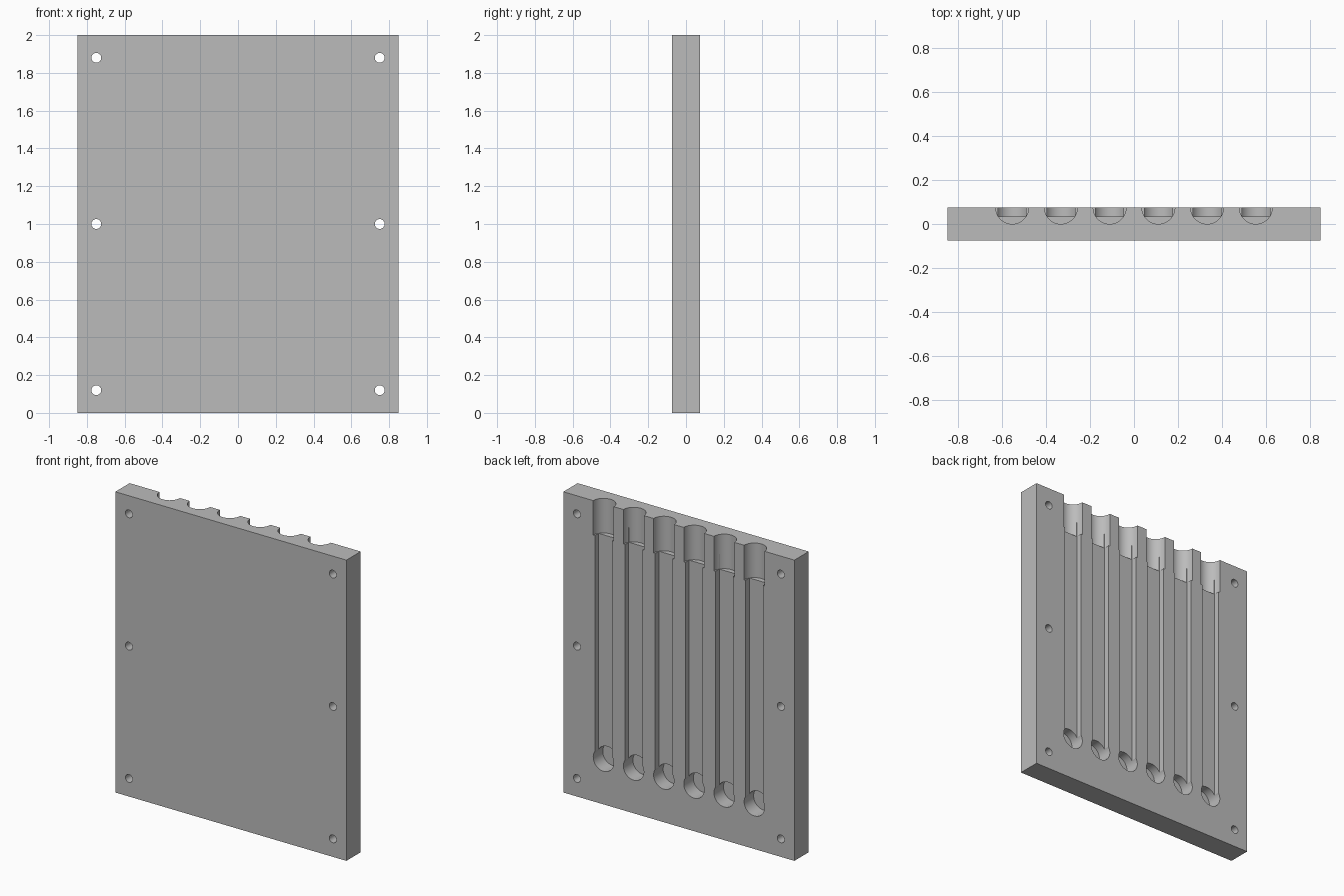
import bpy, bmesh, math
from mathutils import Matrix

cube = bpy.data.objects.get("Cube")
if cube:
    bpy.data.objects.remove(cube, do_unlink=True)

W, T, H = 1.70, 0.15, 2.0      # plate size
BACK = T / 2
R = 0.075                      # groove radius
FLOOR = 0.035                  # y of the shallow channel floor
WELL_Z, STEP_Z = 0.295, 1.77   # well centre, socket ledge

grey = bpy.data.materials.new("plain grey")
grey.use_nodes = True
colour = (0.5, 0.5, 0.5, 1)
grey.diffuse_color = colour
grey.node_tree.nodes["Principled BSDF"].inputs["Base Color"].default_value = colour


def add_object(name, bm):
    mesh = bpy.data.meshes.new(name)
    bmesh.ops.recalc_face_normals(bm, faces=bm.faces)
    bm.to_mesh(mesh)
    bm.free()
    mesh.materials.append(grey)
    obj = bpy.data.objects.new(name, mesh)
    bpy.context.collection.objects.link(obj)
    return obj


def box(name, x0, x1, y0, y1, z0, z1):
    bm = bmesh.new()
    size = Matrix.Diagonal((x1 - x0, y1 - y0, z1 - z0, 1))
    centre = Matrix.Translation(((x0 + x1) / 2, (y0 + y1) / 2, (z0 + z1) / 2))
    bmesh.ops.create_cube(bm, size=1, matrix=centre @ size)
    return add_object(name, bm)


def cylinder(name, radius, length, centre, along_y=False):
    bm = bmesh.new()
    turn = Matrix.Rotation(math.pi / 2, 4, "X") if along_y else Matrix()
    bmesh.ops.create_cone(bm, cap_ends=True, segments=64, radius1=radius, radius2=radius,
                          depth=length, matrix=Matrix.Translation(centre) @ turn)
    return add_object(name, bm)


def cut(target, cutter):
    cutter.hide_render = True
    mod = target.modifiers.new("cut", "BOOLEAN")
    mod.operation, mod.solver, mod.object = "DIFFERENCE", "EXACT", cutter
    bpy.context.view_layer.objects.active = target
    bpy.ops.object.modifier_apply(modifier=mod.name)
    bpy.data.objects.remove(cutter, do_unlink=True)


# Flat plate
plate = box("grooved_plate", -W / 2, W / 2, -T / 2, T / 2, 0, H)

# Six grooves in the back: shallow channel, half-round top socket, round blind well
for i in range(6):
    x = (i - 2.5) * 0.222
    cut(plate, box("channel_cutter", x - R * 0.85, x + R * 0.85, FLOOR, BACK + 0.1, WELL_Z, STEP_Z + 0.1))
    cut(plate, cylinder("socket_cutter", R, 0.5, (x, BACK, STEP_Z + 0.25)))
    cut(plate, cylinder("well_cutter", R, 0.2, (x, -0.025 + 0.1, WELL_Z), True))

# Bolt holes along both sides
for x in (-0.75, 0.75):
    for z in (0.12, 1.0, 1.88):
        cut(plate, cylinder("bolt_cutter", 0.026, 0.5, (x, 0, z), True))

# Smooth round walls, sharp rims
plate.select_set(True)
bpy.context.view_layer.objects.active = plate
bpy.ops.object.shade_smooth_by_angle(angle=math.radians(30))
